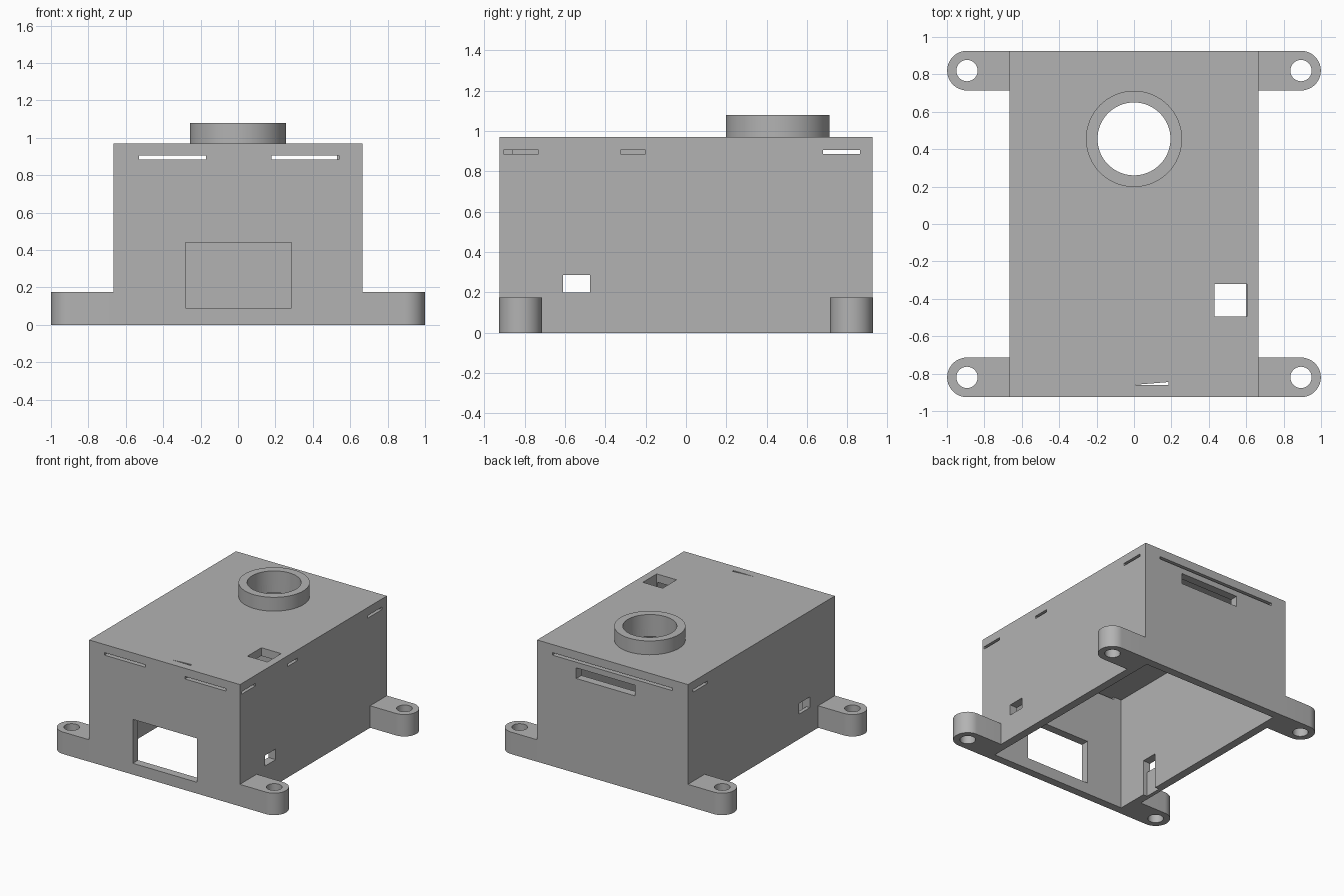
import bpy, bmesh
from math import sin, cos, pi, radians

if "Cube" in bpy.data.objects:
    bpy.data.objects.remove(bpy.data.objects["Cube"])

GREY = (0.45, 0.45, 0.45, 1)
grey = bpy.data.materials.new("plain grey")
grey.use_nodes = True
grey.diffuse_color = GREY
grey.node_tree.nodes["Principled BSDF"].inputs["Base Color"].default_value = GREY


def prism(name, outline, z0, z1):
    """Extrude a counter-clockwise xy outline between two heights."""
    bm = bmesh.new()
    low = bm.faces.new([bm.verts.new((x, y, z0)) for x, y in outline])
    top = bmesh.ops.extrude_face_region(bm, geom=[low])["geom"]
    for v in top:
        if isinstance(v, bmesh.types.BMVert):
            v.co.z = z1
    bmesh.ops.recalc_face_normals(bm, faces=bm.faces)
    mesh = bpy.data.meshes.new(name)
    bm.to_mesh(mesh)
    bm.free()
    mesh.materials.append(grey)
    obj = bpy.data.objects.new(name, mesh)
    bpy.context.collection.objects.link(obj)
    return obj


def box(name, x0, x1, y0, y1, z0, z1):
    return prism(name, [(x0, y0), (x1, y0), (x1, y1), (x0, y1)], z0, z1)


def arc(cx, cy, r, start=0, sweep=360, n=64):
    count = n if sweep == 360 else n + 1
    angles = [radians(start + sweep * i / n) for i in range(count)]
    return [(cx + r * cos(a), cy + r * sin(a)) for a in angles]


def cut(target, cutter):
    """Subtract the cutter for good, then discard it."""
    mod = target.modifiers.new("cut", "BOOLEAN")
    mod.operation, mod.solver, mod.object = "DIFFERENCE", "EXACT", cutter
    bpy.context.view_layer.objects.active = target
    bpy.ops.object.modifier_apply(modifier=mod.name)
    bpy.data.objects.remove(cutter)


def smooth(obj):
    bpy.ops.object.select_all(action="DESELECT")
    obj.select_set(True)
    bpy.context.view_layer.objects.active = obj
    bpy.ops.object.shade_smooth_by_angle(angle=radians(30))


W, D, H, T = 0.665, 0.925, 0.97, 0.065    # half width, half depth, height, wall
RING_Y, BORE = 0.455, 0.195
SLOT = (0.885, 0.905)                     # height band of the vent slots

# Hollow case, open underneath
case = box("case", -W, W, -D, D, 0, H)
cut(case, box("cavity", T - W, W - T, T - D, D - T, -0.1, H - T))

# Openings: x range, y range, z range
openings = [
    (-0.28, 0.285, -1, -0.8, 0.09, 0.44),      # front window
    (-0.53, -0.17, -1, -0.8, *SLOT),           # front slots
    (0.18, 0.54, -1, -0.8, *SLOT),
    (-0.53, 0.53, 0.8, 1, *SLOT),              # long back slot
    (-0.2, 0.32, 0.8, 1, 0.755, 0.84),         # wide back opening
    (-1, 1, 0.68, 0.862, *SLOT),               # side slots
    (0.5, 1, -0.325, -0.2, *SLOT),
    (0.5, 1, -0.905, -0.73, *SLOT),
    (-1, 1, -0.61, -0.475, 0.2, 0.285),        # side ports
    (-0.635, -0.5, -0.61, -0.475, -0.1, 0.285),  # groove inside one port
    (0.43, 0.605, -0.495, -0.32, 0.85, 1.1),   # square top opening
]
for opening in openings:
    cut(case, box("opening", *opening))
cut(case, prism("top_slit", [(0, -0.86), (0.185, -0.86), (0.185, -0.845)], 0.85, 1.1))
cut(case, prism("bore", arc(0, RING_Y, BORE), 0.8, 1.2))

# Raised collar around the round opening
collar = prism("collar", arc(0, RING_Y, 0.257), H, 1.08)
cut(collar, prism("bore", arc(0, RING_Y, BORE), 0.8, 1.2))
smooth(collar)

# Four rounded mounting ears with screw holes
for x_side, x_name in ((-1, "right"), (1, "left")):
    for y_side, y_name in ((-1, "front"), (1, "back")):
        cx, cy, r = 0.893 * x_side, 0.82 * y_side, 0.106
        start = -90 if x_side > 0 else 90
        inner = W * x_side
        outline = arc(cx, cy, r, start, 180, 24)
        outline += [(inner, cy + r * x_side), (inner, cy - r * x_side)]
        ear = prism(f"{y_name}_{x_name}_ear", outline, 0, 0.175)
        cut(ear, prism("screw_hole", arc(cx, cy, 0.057, n=32), -0.1, 0.3))
        smooth(ear)
